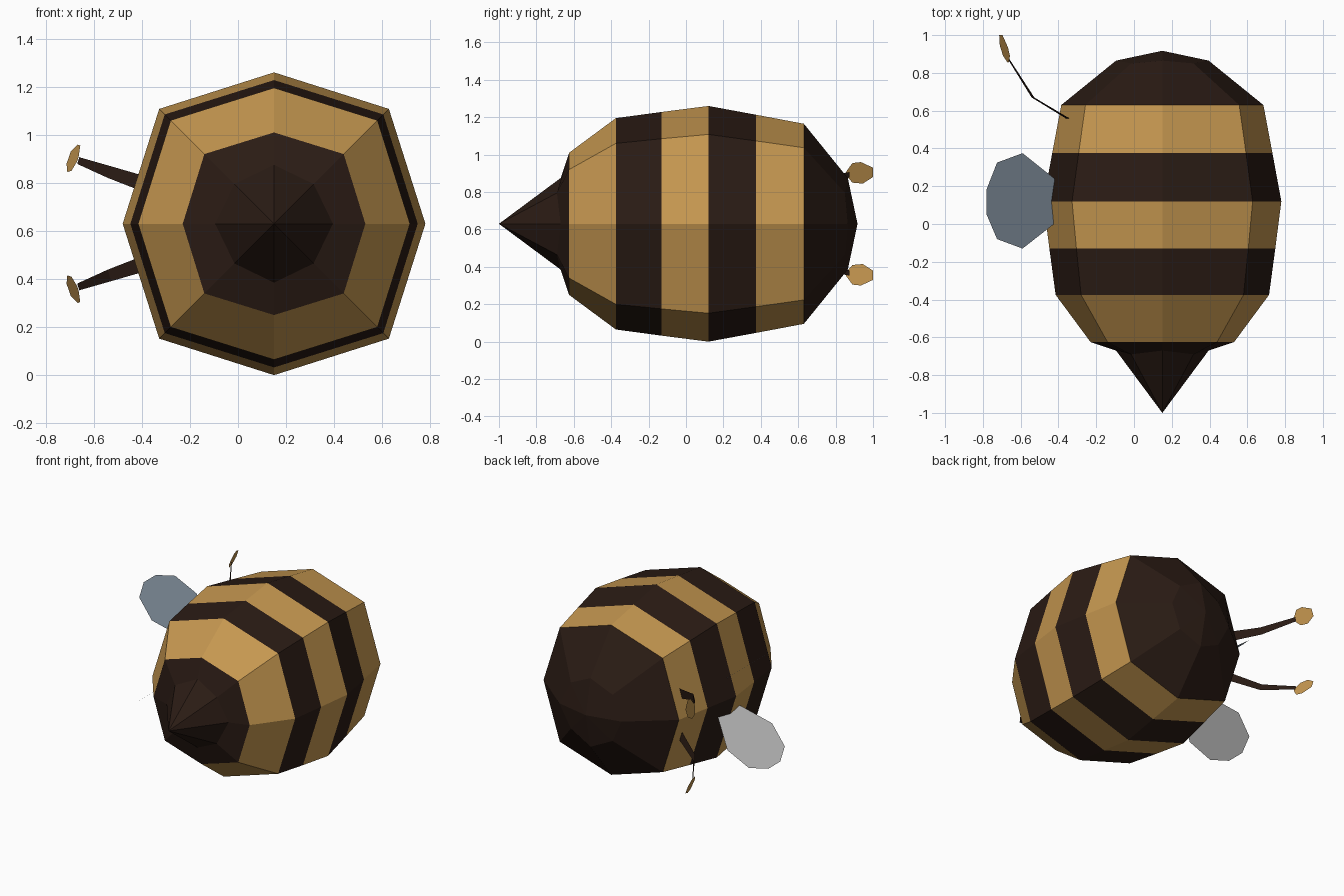
import bpy, bmesh

if "Cube" in bpy.data.objects:
    bpy.data.objects.remove(bpy.data.objects["Cube"])

CX, CZ = 0.15, 0.63   # body axis runs along y through this point


def material(name, rgb):
    m = bpy.data.materials.new(name)
    m.diffuse_color = (*rgb, 1)
    m.use_nodes = True
    m.node_tree.nodes["Principled BSDF"].inputs["Base Color"].default_value = m.diffuse_color
    return m


DARK = material("dark_brown", (0.023, 0.011, 0.007))
GOLD = material("gold", (0.56, 0.31, 0.08))
PALE = material("pale_blue", (0.25, 0.31, 0.38))


def make(name, verts, faces, mats, indices=None, closed=False):
    me = bpy.data.meshes.new(name)
    me.from_pydata(verts, [], faces)
    for m in mats:
        me.materials.append(m)
    if indices:
        for p, i in zip(me.polygons, indices):
            p.material_index = i
    if closed:
        bm = bmesh.new()
        bm.from_mesh(me)
        bmesh.ops.recalc_face_normals(bm, faces=bm.faces)
        bm.to_mesh(me)
        bm.free()
    ob = bpy.data.objects.new(name, me)
    bpy.context.collection.objects.link(ob)
    return ob


# Striped body: (y, axis radius, diagonal offset, diagonal y)
rings = [(-0.67, 0.245, 0.165, -0.69), (-0.625, 0.38, 0.29, -0.625),
         (-0.375, 0.565, 0.43, -0.375), (-0.13, 0.598, 0.455, -0.13),
         (0.12, 0.63, 0.478, 0.12), (0.375, 0.583, 0.443, 0.375),
         (0.63, 0.535, 0.407, 0.63), (0.865, 0.245, 0.165, 0.85)]
band_colours = [0, 1, 0, 1, 0, 1, 0]
signs = [(1, 0), (1, 1), (0, 1), (-1, 1), (-1, 0), (-1, -1), (0, -1), (1, -1)]
verts, faces, cols = [], [], []
for y, r, d, dy in rings:
    for sx, sz in signs:
        k, yy = (d, dy) if sx and sz else (r, y)
        verts.append((CX + sx * k, yy, CZ + sz * k))
for b, c in enumerate(band_colours):
    for i in range(8):
        j = (i + 1) % 8
        faces.append((b * 8 + i, b * 8 + j, b * 8 + 8 + j, b * 8 + 8 + i))
        cols.append(c)
# Pointed sting and blunt face close the two ends
verts += [(CX, -1.0, CZ), (CX, 0.917, CZ)]
sting, face = len(verts) - 2, len(verts) - 1
last = (len(rings) - 1) * 8
for i in range(8):
    j = (i + 1) % 8
    faces += [(i, j, sting), (last + i, last + j, face)]
    cols += [0, 0]
make("striped_body", verts, faces, [DARK, GOLD], cols, closed=True)

# Outlines shared by both sides
wing = [(-0.27, 0.12), (-0.59, 0.375), (-0.725, 0.325), (-0.78, 0.185),
        (-0.78, 0.05), (-0.725, -0.08), (-0.59, -0.13)]            # x, y
stalk = [(-0.27, 0.51, 0.755, 0.036), (-0.535, 0.67, 0.845, 0.024),
         (-0.665, 0.875, 0.893, 0.014)]                            # x, y, z, half width
tip = [(0.855, 0.89), (0.857, 0.91), (0.89, 0.955), (0.935, 0.96),
       (1.0, 0.93), (1.0, 0.88), (0.945, 0.845), (0.89, 0.85)]     # y, z

for side, s in (("upper", 1), ("lower", -1)):
    def place(x, y, z):
        return (x, y, CZ + s * (z - CZ))

    def wind(n):
        return tuple(range(n))[::s]

    # Thin wing slanting away from the body
    make(side + "_wing", [place(x, y, 0.63 - (x + 0.27) * 0.81) for x, y in wing],
         [wind(len(wing))], [PALE] if s > 0 else [])

    # Flat bent stalk with a leaf-shaped end
    pts = []
    for x, y, z, w in stalk:
        pts += [place(x - 0.3 * w, y, z - w), place(x + 0.3 * w, y, z + w)]
    make(side + "_antenna_stalk", pts, [(0, 1, 3, 2), (2, 3, 5, 4)], [DARK])
    make(side + "_antenna_tip",
         [place(-0.687 - 0.28 * (y - 0.93) + 0.35 * (z - 0.90), y, z) for y, z in tip],
         [wind(len(tip))], [GOLD])
